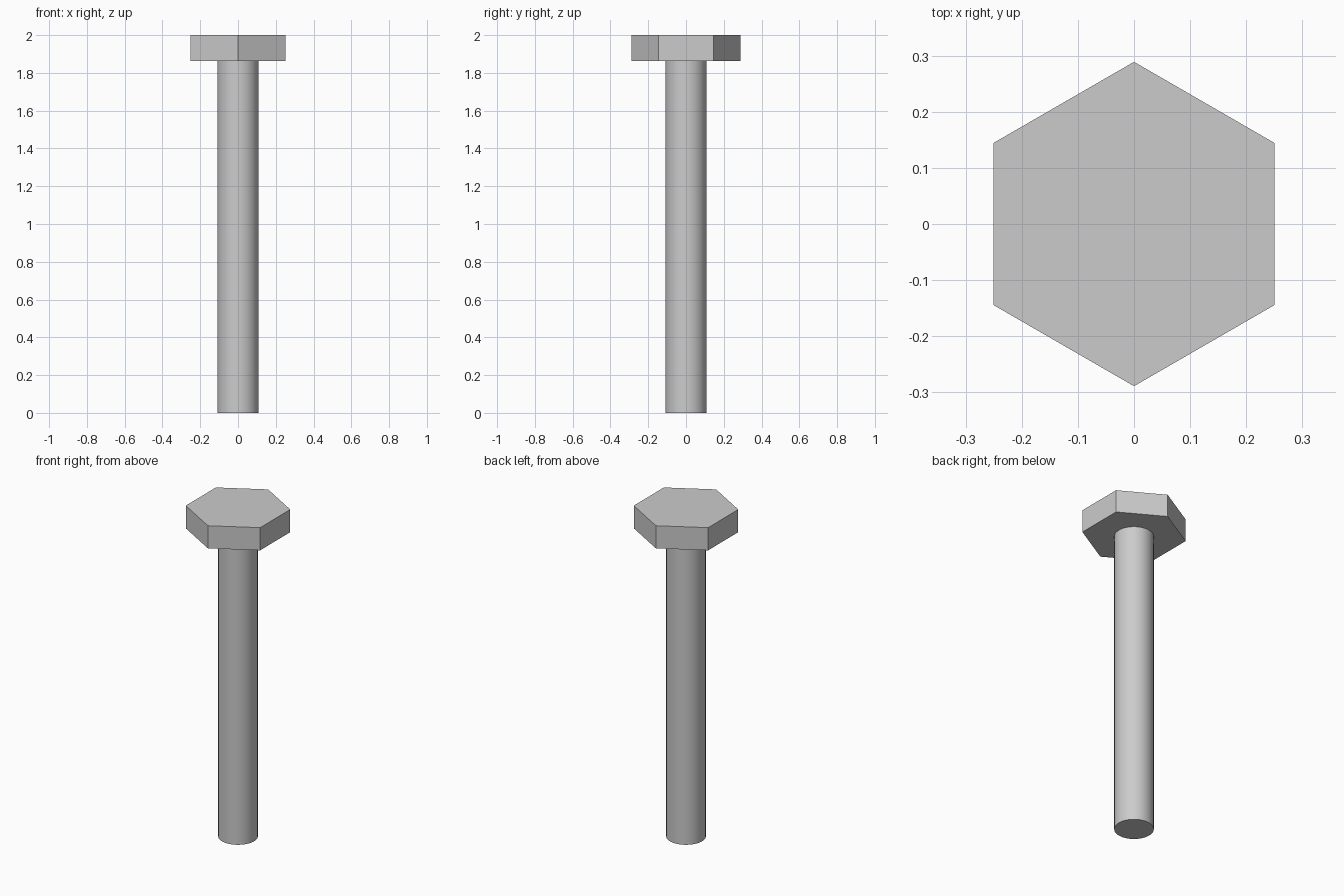
import bpy

cube = bpy.data.objects.get("Cube")
if cube:
    bpy.data.objects.remove(cube, do_unlink=True)

HEAD_BOTTOM, TOP = 1.862, 2.0

# Plain grey steel
steel = bpy.data.materials.new("grey_steel")
steel.use_nodes = True
colour = (0.6, 0.6, 0.6, 1.0)
steel.diffuse_color = colour
steel.node_tree.nodes["Principled BSDF"].inputs["Base Color"].default_value = colour


def prism(name, sides, radius, bottom, top):
    """Upright regular prism between two heights."""
    bpy.ops.mesh.primitive_cylinder_add(
        vertices=sides, radius=radius, depth=top - bottom,
        location=(0, 0, (top + bottom) / 2))
    part = bpy.context.object
    part.name = name
    part.data.materials.append(steel)
    return part


# Hexagonal head, corners towards front and back
prism("hex_head", 6, 0.289, HEAD_BOTTOM, TOP)

# Smooth round shank
prism("shank", 64, 0.109, 0, HEAD_BOTTOM)
bpy.ops.object.shade_smooth_by_angle()
